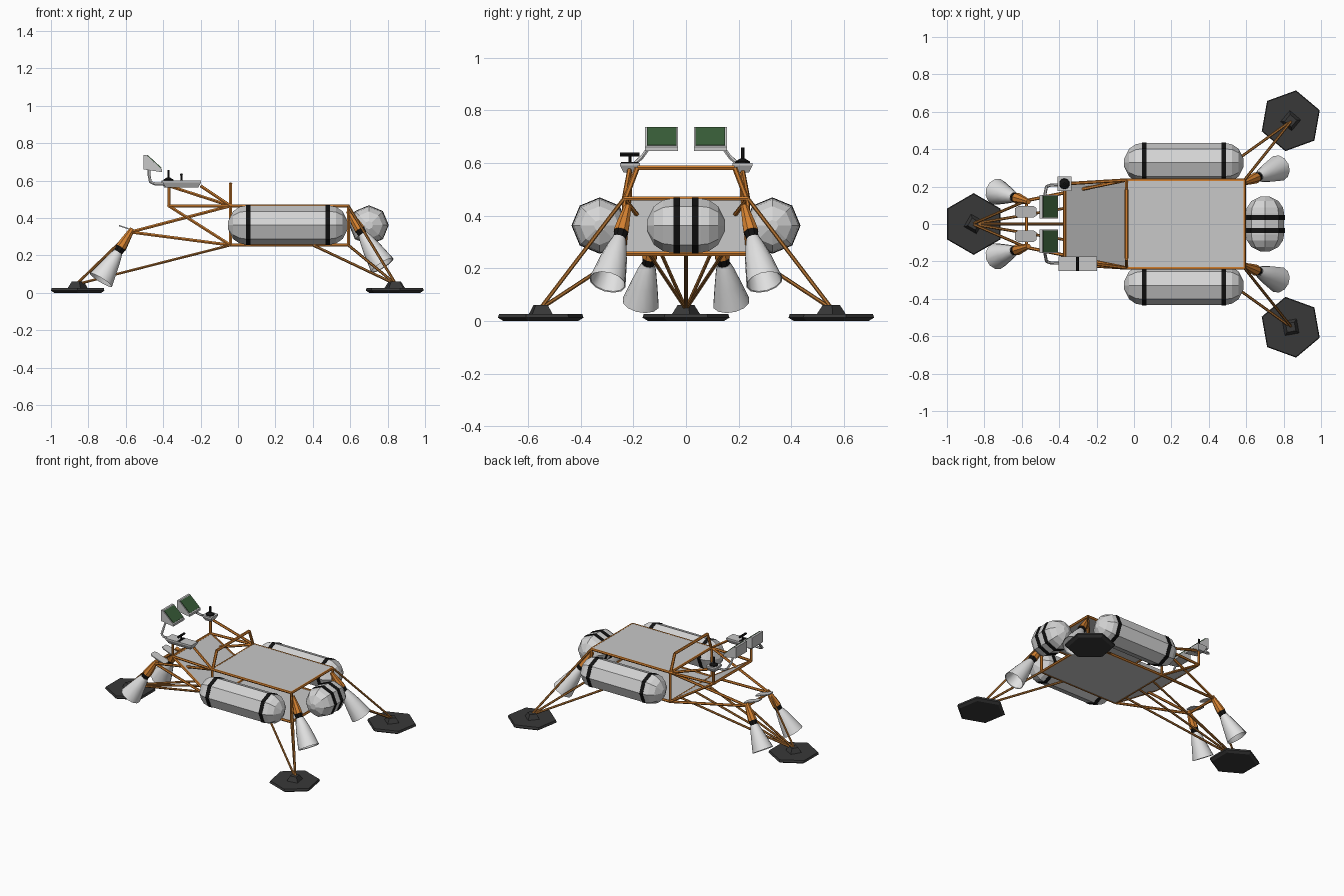
import bpy, bmesh, math
from mathutils import Vector

if "Cube" in bpy.data.objects:
    bpy.data.objects.remove(bpy.data.objects["Cube"])


def mat(name, r, g, b):
    m = bpy.data.materials.new(name)
    m.diffuse_color = (r, g, b, 1)
    m.use_nodes = True
    m.node_tree.nodes["Principled BSDF"].inputs["Base Color"].default_value = m.diffuse_color
    return m


ORANGE = mat("frame orange", 0.66, 0.22, 0.03)
BROWN = mat("strut brown", 0.42, 0.16, 0.03)
TANK = mat("tank grey", 0.66, 0.66, 0.66)
DECK = mat("deck grey", 0.58, 0.58, 0.58)
BELL = mat("bell white", 0.76, 0.76, 0.76)
PAD = mat("pad charcoal", 0.04, 0.04, 0.04)
BLACK = mat("black", 0.006, 0.006, 0.006)
GREEN = mat("screen green", 0.04, 0.11, 0.04)


def finish(name, bm, material, smooth=None):
    bmesh.ops.recalc_face_normals(bm, faces=bm.faces)
    me = bpy.data.meshes.new(name)
    bm.to_mesh(me)
    bm.free()
    me.materials.append(material)
    ob = bpy.data.objects.new(name, me)
    bpy.context.collection.objects.link(ob)
    if smooth:
        bpy.context.view_layer.objects.active = ob
        ob.select_set(True)
        bpy.ops.object.shade_smooth_by_angle(angle=math.radians(smooth))
        ob.select_set(False)
    return ob


def lathe(name, a, b, profile, sides, material, start=0.0, caps=True, smooth=None):
    """Revolve (distance, radius) points about the line from a towards b."""
    a, b = Vector(a), Vector(b)
    d = (b - a).normalized()
    up = Vector((0, 0, 1)) if abs(d.z) < 0.9 else Vector((1, 0, 0))
    u = d.cross(up).normalized()
    v = u.cross(d)
    bm = bmesh.new()
    rings = []
    for t, r in profile:
        rings.append([bm.verts.new(a + d * t + r * (math.cos(w) * u + math.sin(w) * v))
                      for w in (start + 2 * math.pi * i / sides for i in range(sides))])
    for p, q in zip(rings, rings[1:]):
        for i in range(sides):
            j = (i + 1) % sides
            bm.faces.new((p[i], p[j], q[j], q[i]))
    if caps:
        bm.faces.new(rings[0])
        bm.faces.new(rings[-1])
    return finish(name, bm, material, smooth)


def rod(name, a, b, r=0.009, material=ORANGE, sides=6):
    length = (Vector(b) - Vector(a)).length
    return lathe(name, a, b, [(0, r), (length, r)], sides, material)


def rods(name, points, r=0.009, material=ORANGE):
    for a, b in zip(points, points[1:]):
        rod(name, a, b, r, material)


def loft(name, bottom, top, material):
    """Solid between two matching outlines."""
    bm = bmesh.new()
    p = [bm.verts.new(c) for c in bottom]
    q = [bm.verts.new(c) for c in top]
    n = len(p)
    bm.faces.new(p)
    bm.faces.new(q)
    for i in range(n):
        bm.faces.new((p[i], p[(i + 1) % n], q[(i + 1) % n], q[i]))
    return finish(name, bm, material)


def rect(cx, cy, z, sx, sy):
    return [(cx + sx * i / 2, cy + sy * j / 2, z) for i, j in ((-1, -1), (1, -1), (1, 1), (-1, 1))]


def capsule(name, a, b, r, bands):
    L = (Vector(b) - Vector(a)).length
    angs = [math.radians(w) for w in (12, 45, 70, 90)]
    cap = [(r * 0.92 * (1 - math.cos(w)), r * math.sin(w)) for w in angs]
    lathe(name, a, b, cap + [(L - t, q) for t, q in reversed(cap)], 8, TANK)
    for t in bands:
        lathe(name + "_band", a, b, [(t - 0.013, r + 0.003), (t + 0.013, r + 0.003)], 8, BLACK)


X0, X1, ZL, ZH, W = -0.04, 0.59, 0.255, 0.465, 0.235   # main frame limits
XF, WF = -0.37, 0.215                                  # cockpit front

# Deck plates and the sloping cockpit floor
loft("upper_deck", rect(0.275, 0, 0.462, 0.63, 0.47), rect(0.275, 0, 0.472, 0.63, 0.47), DECK)
loft("lower_deck", rect(0.275, 0, 0.249, 0.63, 0.47), rect(0.275, 0, 0.257, 0.63, 0.47), DECK)
floor = [(XF, -WF, ZH), (X0, -W, ZL), (X0, W, ZL), (XF, WF, ZH)]
loft("cockpit_floor", [(x, y, z - 0.004) for x, y, z in floor],
     [(x, y, z + 0.004) for x, y, z in floor], DECK)

# Cross bars of the frame
for x, z, w in ((X0, ZL, W), (X0, ZH, W), (X1, ZL, W), (X1, ZH, W), (XF, ZH, WF)):
    rod("cross_bar", (x, -w, z), (x, w, z))
rods("roll_arch", [(X0, -0.23, ZH), (X0, -0.185, 0.582), (X0, 0.185, 0.582), (X0, 0.23, ZH)], 0.01)
rod("engine_cross_bar", (-0.575, -0.125, 0.325), (-0.575, 0.125, 0.325))

# Tanks
capsule("rear_tank", (0.70, -0.15, 0.362), (0.70, 0.15, 0.362), 0.103, (0.115, 0.185))


def engine(name, pivot, exit_):
    L = (Vector(exit_) - Vector(pivot)).length
    lathe(name + "_mount", pivot, exit_, [(-0.02, 0.014), (0.06, 0.026), (0.10, 0.03)], 8, ORANGE)
    lathe(name + "_collar", pivot, exit_, [(0.10, 0.028), (0.135, 0.024)], 8, BLACK)
    lathe(name + "_bell", pivot, exit_, [(0.13, 0.026), (0.16, 0.036), (0.22, 0.051), (L, 0.071),
          (L - 0.003, 0.067), (0.22, 0.047), (0.16, 0.03)], 12, BELL, smooth=40)


for s in (-1, 1):
    capsule("side_tank", (-0.055, s * 0.328, 0.362), (0.588, s * 0.328, 0.362), 0.104, (0.11, 0.535))
    # Side rails, posts and braces
    for z in (ZL, ZH):
        rod("side_rail", (X0, s * W, z), (X1, s * W, z))
        rod("nose_boom", (-0.575, s * 0.125, 0.325), (X0, s * W, z))
    for x in (X0, X1):
        rod("frame_post", (x, s * W, ZL), (x, s * W, ZH))
    rod("cockpit_rail", (XF, s * WF, ZH), (X0, s * W, ZH))
    rod("cockpit_brace", (XF, s * WF, ZH), (X0, s * W, ZL))
    rod("console_post", (XF, s * WF, ZH), (XF, s * WF, 0.57))
    rod("console_brace", (XF if s > 0 else -0.2, s * WF, 0.572), (X0, s * W, ZH))
    # Engines
    engine("front_engine", (-0.575, s * 0.122, 0.325), (-0.733, s * 0.172, 0.068))
    engine("rear_engine", (0.60, s * 0.225, 0.42), (0.772, s * 0.298, 0.147))
    # Footrests
    foot = [(-0.635, 0.045), (-0.62, 0.035), (-0.535, 0.035), (-0.52, 0.045),
            (-0.52, 0.085), (-0.535, 0.095), (-0.62, 0.095), (-0.635, 0.085)]
    tilt = [(x, s * y, 0.335 - 0.35 * (x + 0.575)) for x, y in foot]
    loft("footrest", tilt, [(x, y, z + 0.007) for x, y, z in tilt], DECK)
    # Landing struts
    ankle = (0.845, s * 0.555, 0.045)
    for end in ((X1, s * W, ZH), (X1, s * W, ZL), (0.40, s * W, ZL)):
        rod("rear_strut", ankle, end, 0.0075, BROWN)
    rod("front_strut", (-0.865, 0, 0.045), (-0.575, s * 0.125, 0.325), 0.0075, BROWN)
    rod("front_long_strut", (-0.865, 0, 0.045), (X0, s * 0.14, ZL), 0.0075, BROWN)
    # Wedge-shaped display with a plate on its sloping face
    wedge = [(-0.505, 0.737), (-0.49, 0.737), (-0.406, 0.66), (-0.406, 0.645), (-0.505, 0.66)]
    y0, y1 = s * 0.03, s * 0.155
    loft("display", [(x, y0, z) for x, z in wedge], [(x, y1, z) for x, z in wedge], DECK)
    ya, yb = s * 0.036, s * 0.149
    plate = [(-0.486, ya, 0.7335), (-0.412, ya, 0.6655), (-0.412, yb, 0.6655), (-0.486, yb, 0.7335)]
    loft("display_screen", plate, [(x + 0.003, y, z + 0.0035) for x, y, z in plate], GREEN)
    rods("display_arm", [(-0.475, s * 0.14, 0.66), (-0.475, s * 0.165, 0.625), (-0.468, s * 0.2, 0.592),
                         (-0.445, s * 0.208, 0.582), (-0.38, s * 0.21, 0.582)], 0.008, DECK)

rod("front_center_strut", (-0.865, 0, 0.045), (X0, 0, ZL), 0.0075, BROWN)


# Hexagonal landing pads with tapered ankle blocks
def pad(x, y, turn):
    def ring(r, z, n=6, a=turn):
        return [(x + r * math.cos(a + 2 * math.pi * i / n),
                 y + r * math.sin(a + 2 * math.pi * i / n), z) for i in range(n)]
    loft("pad_base", ring(0.145, 0), ring(0.165, 0.012), PAD)
    loft("pad_plate", ring(0.165, 0.012), ring(0.16, 0.027), PAD)
    b = turn + math.radians(75)
    loft("pad_ankle", ring(0.055, 0.026, 4, b), ring(0.033, 0.06, 4, b), PAD)


pad(-0.857, 0, math.radians(30))
pad(0.838, 0.552, math.radians(20))
pad(0.838, -0.552, math.radians(-20))

# Control consoles
for name, cx, cy, sx in (("long_console", -0.30, -0.213, 0.205), ("short_console", -0.372, 0.215, 0.075)):
    loft(name, rect(cx, cy, 0.563, sx - 0.03, 0.048), rect(cx, cy, 0.59, sx, 0.076), DECK)
    loft(name + "_top", rect(cx, cy, 0.59, sx, 0.076), rect(cx, cy, 0.6, sx, 0.076), DECK)

# Hand controls
loft("handle_slot", rect(-0.303, -0.213, 0.599, 0.016, 0.066), rect(-0.303, -0.213, 0.603, 0.016, 0.066), BLACK)
rod("handle_stem", (-0.303, -0.213, 0.6), (-0.303, -0.213, 0.632), 0.006, BLACK)
rod("handle_bar", (-0.303, -0.25, 0.632), (-0.303, -0.176, 0.632), 0.008, BLACK)
lathe("stick_boot", (-0.372, 0.215, 0.6), (-0.372, 0.215, 0.7), [(0, 0.029), (0.006, 0.027), (0.016, 0.01)], 10, BLACK)
rod("stick", (-0.372, 0.215, 0.61), (-0.372, 0.215, 0.658), 0.007, BLACK)
